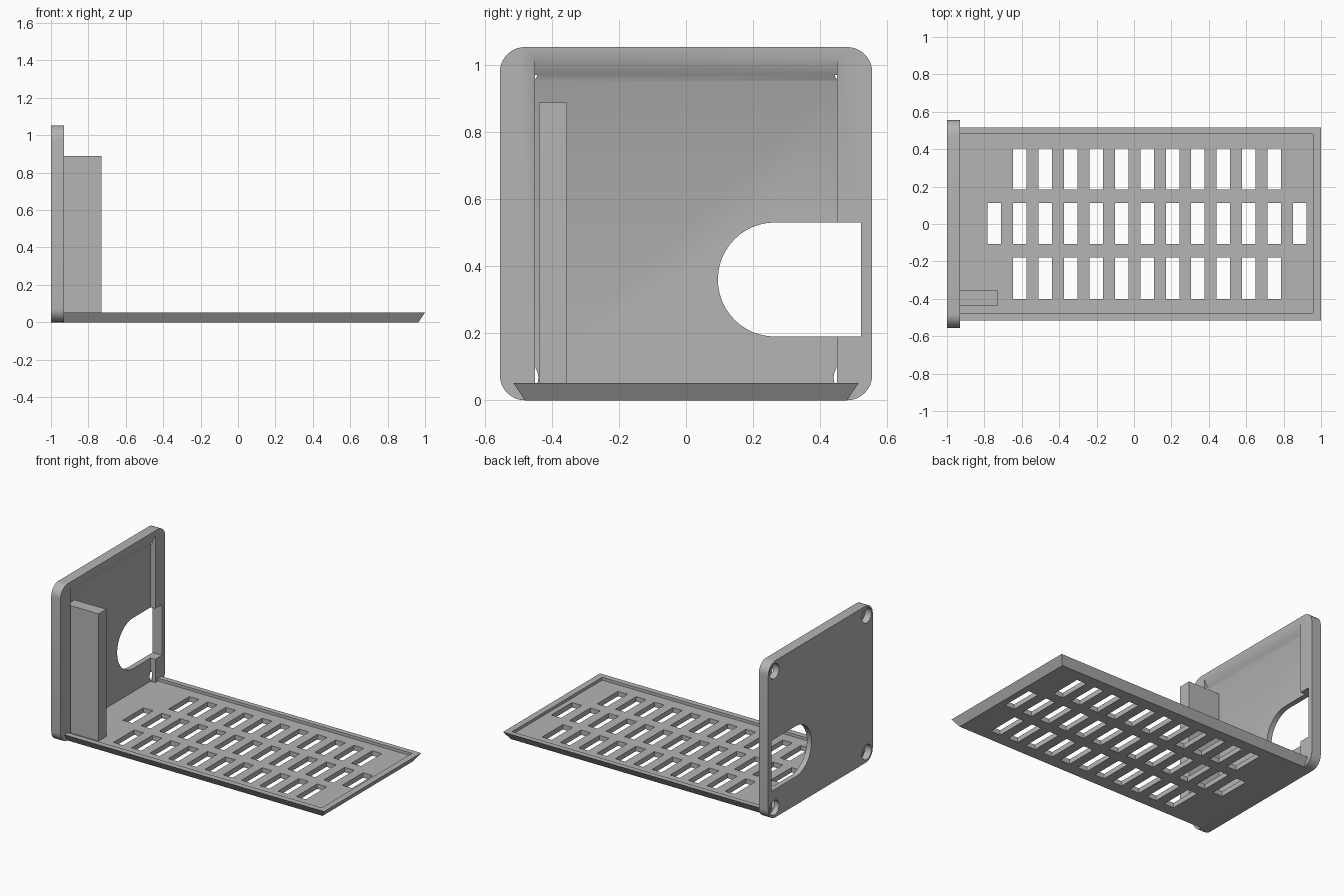
import bpy
import bmesh
from math import sin, cos, pi, radians

default = bpy.data.objects.get("Cube")
if default:
    bpy.data.objects.remove(default, do_unlink=True)

GRAY = (0.46, 0.46, 0.46, 1)
gray = bpy.data.materials.new("plain gray")
gray.use_nodes = True
gray.diffuse_color = GRAY
gray.node_tree.nodes["Principled BSDF"].inputs["Base Color"].default_value = GRAY


def loft(bm, lower, upper):
    """Closed solid between two matching outlines."""
    a = [bm.verts.new(p) for p in lower]
    b = [bm.verts.new(p) for p in upper]
    bm.faces.new(a)
    bm.faces.new(b)
    for i in range(len(a)):
        j = (i + 1) % len(a)
        bm.faces.new((a[i], a[j], b[j], b[i]))


def box(bm, x0, x1, y0, y1, z0, z1):
    outline = [(x0, y0), (x1, y0), (x1, y1), (x0, y1)]
    loft(bm, [(x, y, z0) for x, y in outline], [(x, y, z1) for x, y in outline])


def along_x(bm, outline, x0, x1):
    loft(bm, [(x0, y, z) for y, z in outline], [(x1, y, z) for y, z in outline])


def arc(cy, cz, r, start, end, steps):
    angles = [radians(start + (end - start) * i / steps) for i in range(steps + 1)]
    return [(cy + r * cos(a), cz + r * sin(a)) for a in angles]


def finish(bm, name):
    bmesh.ops.recalc_face_normals(bm, faces=bm.faces)
    mesh = bpy.data.meshes.new(name)
    bm.to_mesh(mesh)
    bm.free()
    mesh.materials.append(gray)
    obj = bpy.data.objects.new(name, mesh)
    bpy.context.collection.objects.link(obj)
    return obj


def cut(obj, bm):
    """Subtract a temporary cutter solid and discard it."""
    cutter = finish(bm, "cutter")
    cutter.hide_render = True
    mod = obj.modifiers.new("cut", 'BOOLEAN')
    mod.operation = 'DIFFERENCE'
    mod.solver = 'EXACT'
    mod.object = cutter
    bpy.context.view_layer.objects.active = obj
    bpy.ops.object.modifier_apply(modifier=mod.name)
    bpy.data.objects.remove(cutter, do_unlink=True)


BACK, FACE, POCKET = -1.0, -0.93, -0.965   # end plate planes in x
RIM, FLOOR = 0.052, 0.033                  # tray heights

# Tray with bevelled underside
bm = bmesh.new()
loft(bm,
     [(POCKET, -0.48, 0), (0.965, -0.48, 0), (0.965, 0.48, 0), (POCKET, 0.48, 0)],
     [(POCKET, -0.515, RIM), (1, -0.515, RIM), (1, 0.515, RIM), (POCKET, 0.515, RIM)])
tray = finish(bm, "vented_tray")

# Shallow recess inside the tray rim
bm = bmesh.new()
box(bm, -1.1, 0.957, -0.477, 0.48, FLOOR, 0.2)
cut(tray, bm)

# Three rows of vent slots
bm = bmesh.new()
for cy, first, count in ((0.295, -0.61, 11), (0.003, -0.746, 13), (-0.29, -0.61, 11)):
    for i in range(count):
        cx = first + i * 0.136
        box(bm, cx - 0.036, cx + 0.036, cy - 0.11, cy + 0.11, -0.1, 0.2)
cut(tray, bm)

# End plate with rounded corners
R, W, H = 0.075, 0.555, 1.053
outline = []
for cy, cz, start in ((W - R, R, -90), (W - R, H - R, 0), (R - W, H - R, 90), (R - W, R, 180)):
    outline += arc(cy, cz, R, start, start + 90, 8)
bm = bmesh.new()
along_x(bm, outline, BACK, FACE)
plate = finish(bm, "end_plate")

# Inner pocket with a sloped upper edge
pocket = [(POCKET, FLOOR), (POCKET, 0.95), (-0.92, 1.04), (-0.92, FLOOR)]
bm = bmesh.new()
loft(bm, [(x, -0.45, z) for x, z in pocket], [(x, 0.45, z) for x, z in pocket])
cut(plate, bm)

# Round-ended cable opening
bm = bmesh.new()
along_x(bm, [(0.522, 0.19), (0.522, 0.53)] + arc(0.265, 0.36, 0.17, 90, 270, 24), -1.1, -0.8)
cut(plate, bm)

# Blind corner holes in the outer face
bm = bmesh.new()
for cy in (-0.49, 0.49):
    for cz in (0.068, 0.985):
        along_x(bm, arc(cy, cz, 0.05, 0, 345, 23), -1.1, -0.955)
cut(plate, bm)

# Upright support bar
bm = bmesh.new()
box(bm, POCKET, -0.73, -0.438, -0.355, FLOOR, 0.888)
bar = finish(bm, "support_bar")

# Smooth the curved walls, keep edges sharp
for obj in (tray, plate, bar):
    bpy.ops.object.select_all(action='DESELECT')
    obj.select_set(True)
    bpy.context.view_layer.objects.active = obj
    bpy.ops.object.shade_smooth_by_angle(angle=radians(30))
